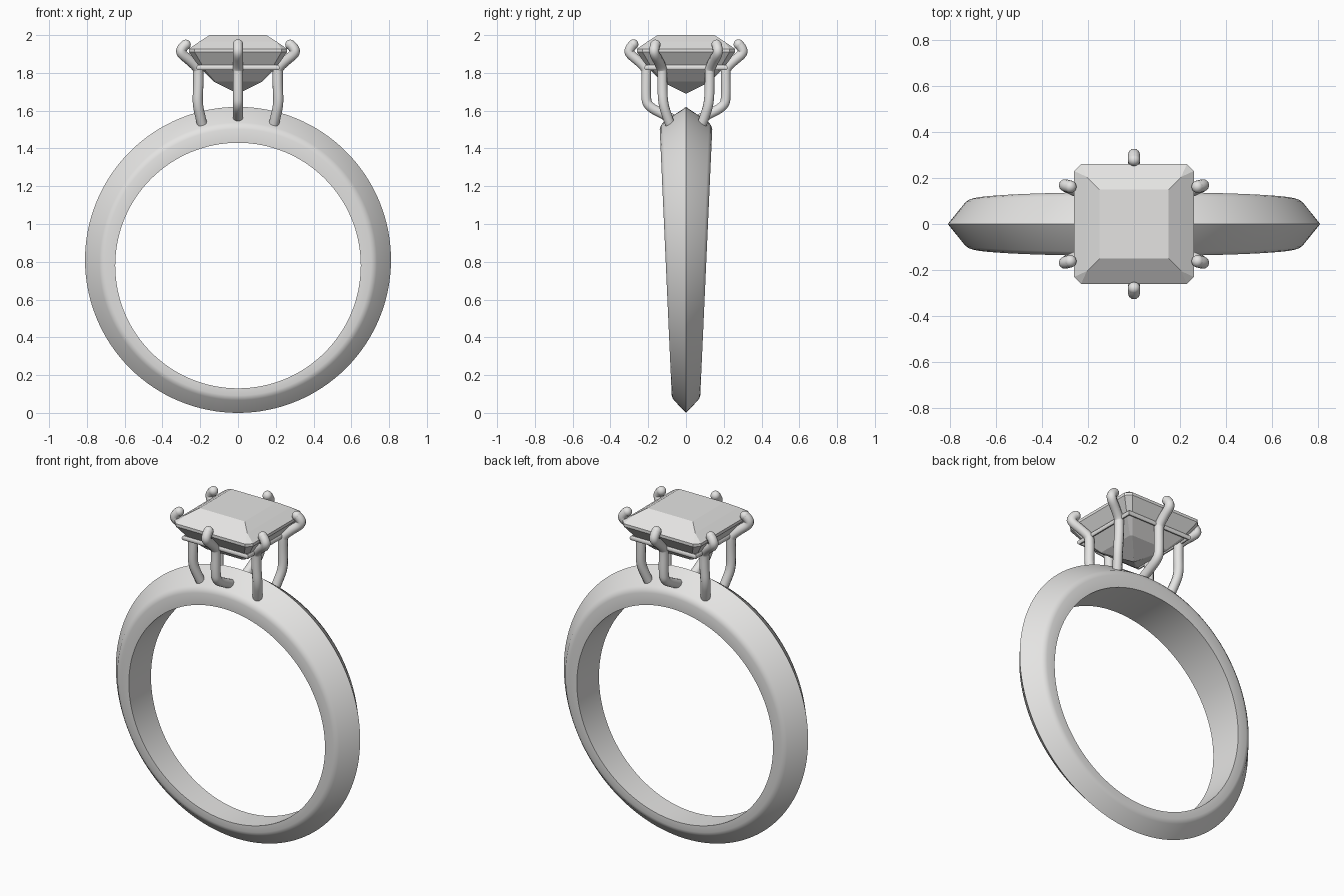
import bpy, bmesh, math
from mathutils import Vector

cube = bpy.data.objects.get("Cube")
if cube:
    bpy.data.objects.remove(cube, do_unlink=True)

GREY = (0.78, 0.775, 0.765, 1)
metal = bpy.data.materials.new("light_grey")
metal.use_nodes = True
metal.diffuse_color = GREY
metal.node_tree.nodes["Principled BSDF"].inputs["Base Color"].default_value = GREY


def activate(ob):
    bpy.ops.object.select_all(action="DESELECT")
    ob.select_set(True)
    bpy.context.view_layer.objects.active = ob


def smooth(ob, angle=32):
    activate(ob)
    bpy.ops.object.shade_smooth_by_angle(angle=math.radians(angle))


def mesh_object(name, bm):
    bmesh.ops.remove_doubles(bm, verts=bm.verts, dist=1e-4)
    bmesh.ops.recalc_face_normals(bm, faces=bm.faces)
    me = bpy.data.meshes.new(name)
    bm.to_mesh(me)
    bm.free()
    ob = bpy.data.objects.new(name, me)
    bpy.context.collection.objects.link(ob)
    me.materials.append(metal)
    return ob


def bridge(bm, a, b):
    n = len(a)
    for i in range(n):
        bm.faces.new((a[i], a[(i + 1) % n], b[(i + 1) % n], b[i]))


def tube(name, points, radius, closed=False):
    cu = bpy.data.curves.new(name, "CURVE")
    cu.dimensions = "3D"
    cu.bevel_depth = radius
    cu.bevel_resolution = 3
    cu.use_fill_caps = not closed
    sp = cu.splines.new("POLY" if closed else "NURBS")
    sp.points.add(len(points) - 1)
    for p, co in zip(sp.points, points):
        p.co = (*co, 1)
    if closed:
        sp.use_cyclic_u = True
    else:
        sp.order_u = 3
        sp.use_endpoint_u = True
        sp.resolution_u = 6
    ob = bpy.data.objects.new(name, cu)
    bpy.context.collection.objects.link(ob)
    cu.materials.append(metal)
    activate(ob)
    bpy.ops.object.convert(target="MESH")
    ob = bpy.context.object
    smooth(ob, 45)
    return ob


# Band: knife-edge section, wider towards the top
# (radius, centre height, fraction of half width)
half = [(0.65, 0.78, 0.985), (0.705, 0.797, 1), (0.722, 0.80, 0.95),
        (0.735, 0.802, 0.86), (0.81, 0.81, 0)]
section = [(r, c, -f) for r, c, f in half] + [(r, c, f) for r, c, f in half[-2::-1]]
bm = bmesh.new()
STEPS = 128
rings = []
for i in range(STEPS):
    a = math.tau * i / STEPS
    ring = []
    for r, c, f in section:
        z = c + r * math.sin(a)
        width = 0.075 + 0.045 * (z - 0.08)
        ring.append(bm.verts.new((r * math.cos(a), f * width, z)))
    rings.append(ring)
for i in range(STEPS):
    bridge(bm, rings[i], rings[(i + 1) % STEPS])
smooth(mesh_object("band", bm))

# Stone: stacked square outlines with cut corners
outlines = [(0.15, 0, 2.0), (0.205, 0, 1.965), (0.26, 0.03, 1.927), (0.26, 0.03, 1.91),
            (0.20, 0.02, 1.825), (0.13, 0.01, 1.755), (0, 0, 1.69)]
bm = bmesh.new()
rings = []
for h, cut, z in outlines:
    ring = []
    for k in range(4):
        c, s = ((1, 0), (0, 1), (-1, 0), (0, -1))[k]
        for x, y in ((h, h - cut), (h - cut, h)):
            ring.append(bm.verts.new((x * c - y * s, x * s + y * c, z)))
    rings.append(ring)
for a, b in zip(rings, rings[1:]):
    bridge(bm, a, b)
bm.faces.new(rings[0])
bmesh.ops.remove_doubles(bm, verts=bm.verts, dist=1e-4)
mesh_object("stone", bm)

# Prongs: four at the sides, one at the front and one at the back
WIRE = 0.027
side = [(0.19, 0.085, 1.53), (0.2, 0.1, 1.57), (0.215, 0.122, 1.64), (0.21, 0.125, 1.73),
        (0.21, 0.125, 1.80), (0.212, 0.127, 1.825), (0.25, 0.145, 1.862),
        (0.305, 0.17, 1.905), (0.295, 0.167, 1.935), (0.277, 0.162, 1.949)]
middle = [(0, 0.07, 1.555), (0, 0.11, 1.575), (0, 0.205, 1.625), (0, 0.212, 1.68),
          (0, 0.21, 1.80), (0, 0.213, 1.825), (0, 0.25, 1.862),
          (0, 0.305, 1.905), (0, 0.295, 1.935), (0, 0.279, 1.951)]


def prong(name, path, sx, sy):
    pts = [Vector((x * sx, y * sy, z)) for x, y, z in path]
    tube(name, pts, WIRE)
    bpy.ops.mesh.primitive_uv_sphere_add(segments=16, ring_count=10, radius=WIRE, location=pts[-1])
    tip = bpy.context.object
    tip.name = name + "_tip"
    tip.data.materials.append(metal)
    smooth(tip, 60)


for sy, depth in ((-1, "front"), (1, "back")):
    prong(depth + "_middle_prong", middle, 1, sy)
    for sx, hand in ((1, "left"), (-1, "right")):
        prong(depth + "_" + hand + "_prong", side, sx, sy)

# Rail joining the prongs under the stone
R = 0.21
tube("rail", [(R, R, 1.828), (-R, R, 1.828), (-R, -R, 1.828), (R, -R, 1.828)], 0.014, True)
